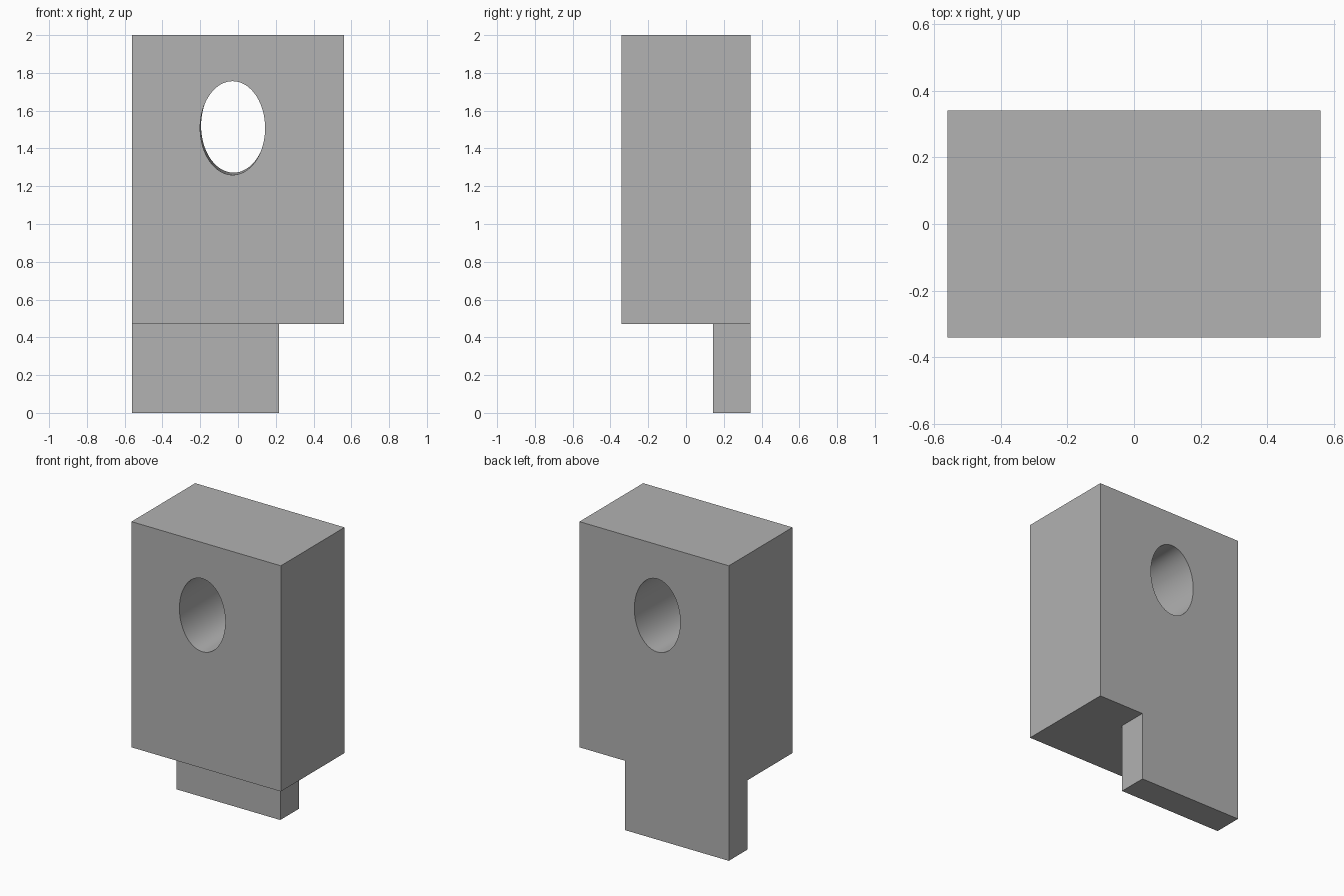
import bpy, bmesh, math
from mathutils import Matrix, Vector

if "Cube" in bpy.data.objects:
    bpy.data.objects.remove(bpy.data.objects["Cube"])

HALF_X, HALF_Y, TOP, STEP = 0.56, 0.341, 2.0, 0.47   # block extents
LEG_X, LEG_Y = 0.217, 0.143                          # inner sides of the leg

grey = bpy.data.materials.new("plain grey")
grey.use_nodes = True
grey.diffuse_color = (0.445, 0.445, 0.445, 1)
grey.node_tree.nodes["Principled BSDF"].inputs["Base Color"].default_value = grey.diffuse_color


def make_object(name, bm):
    mesh = bpy.data.meshes.new(name)
    bm.to_mesh(mesh)
    bm.free()
    mesh.materials.append(grey)
    obj = bpy.data.objects.new(name, mesh)
    bpy.context.collection.objects.link(obj)
    return obj


# Block, with its underside split so that the leg can be extruded from one corner
bm = bmesh.new()
bmesh.ops.create_cube(bm, size=1, matrix=Matrix.Translation((0, 0, (TOP + STEP) / 2))
                      @ Matrix.Diagonal((2 * HALF_X, 2 * HALF_Y, TOP - STEP, 1)))
for point, normal in (((LEG_X, 0, 0), (1, 0, 0)), ((0, LEG_Y, 0), (0, 1, 0))):
    bmesh.ops.bisect_plane(bm, geom=bm.verts[:] + bm.edges[:] + bm.faces[:],
                           plane_co=point, plane_no=normal)
corner = [f for f in bm.faces if f.normal.z < -0.9
          and f.calc_center_median().x < LEG_X and f.calc_center_median().y > LEG_Y]
leg = bmesh.ops.extrude_face_region(bm, geom=corner)["geom"]
bmesh.ops.delete(bm, geom=corner, context='FACES_ONLY')
bmesh.ops.translate(bm, vec=(0, 0, -STEP), verts=[v for v in leg if isinstance(v, bmesh.types.BMVert)])
bmesh.ops.recalc_face_normals(bm, faces=bm.faces[:])
bmesh.ops.dissolve_limit(bm, angle_limit=0.01, verts=bm.verts[:], edges=bm.edges[:])
block = make_object("notched_block", bm)

# Oval hole, its axis leaning slightly from front to back
front, back = Vector((-0.0285, -HALF_Y, 1.508)), Vector((-0.0235, HALF_Y, 1.52))
bm = bmesh.new()
bmesh.ops.create_cone(bm, cap_ends=True, segments=96, radius1=1, radius2=1, depth=2,
                      matrix=Matrix.Rotation(math.pi / 2, 4, 'X'))
centre, lean = (front + back) / 2, (back - front) / 2
for v in bm.verts:
    v.co = centre + Vector((v.co.x * 0.172, 0, v.co.z * 0.248)) + lean * v.co.y * 1.3
bmesh.ops.recalc_face_normals(bm, faces=bm.faces[:])
cutter = make_object("hole_cutter", bm)
cutter.hide_render = True
cutter.hide_set(True)

cut = block.modifiers.new("oval hole", 'BOOLEAN')
cut.operation, cut.solver, cut.object = 'DIFFERENCE', 'EXACT', cutter
bpy.ops.object.select_all(action='DESELECT')
block.select_set(True)
bpy.context.view_layer.objects.active = block
bpy.ops.object.modifier_apply(modifier=cut.name)
bpy.data.objects.remove(cutter)
bpy.ops.object.shade_smooth_by_angle(angle=math.radians(30))
